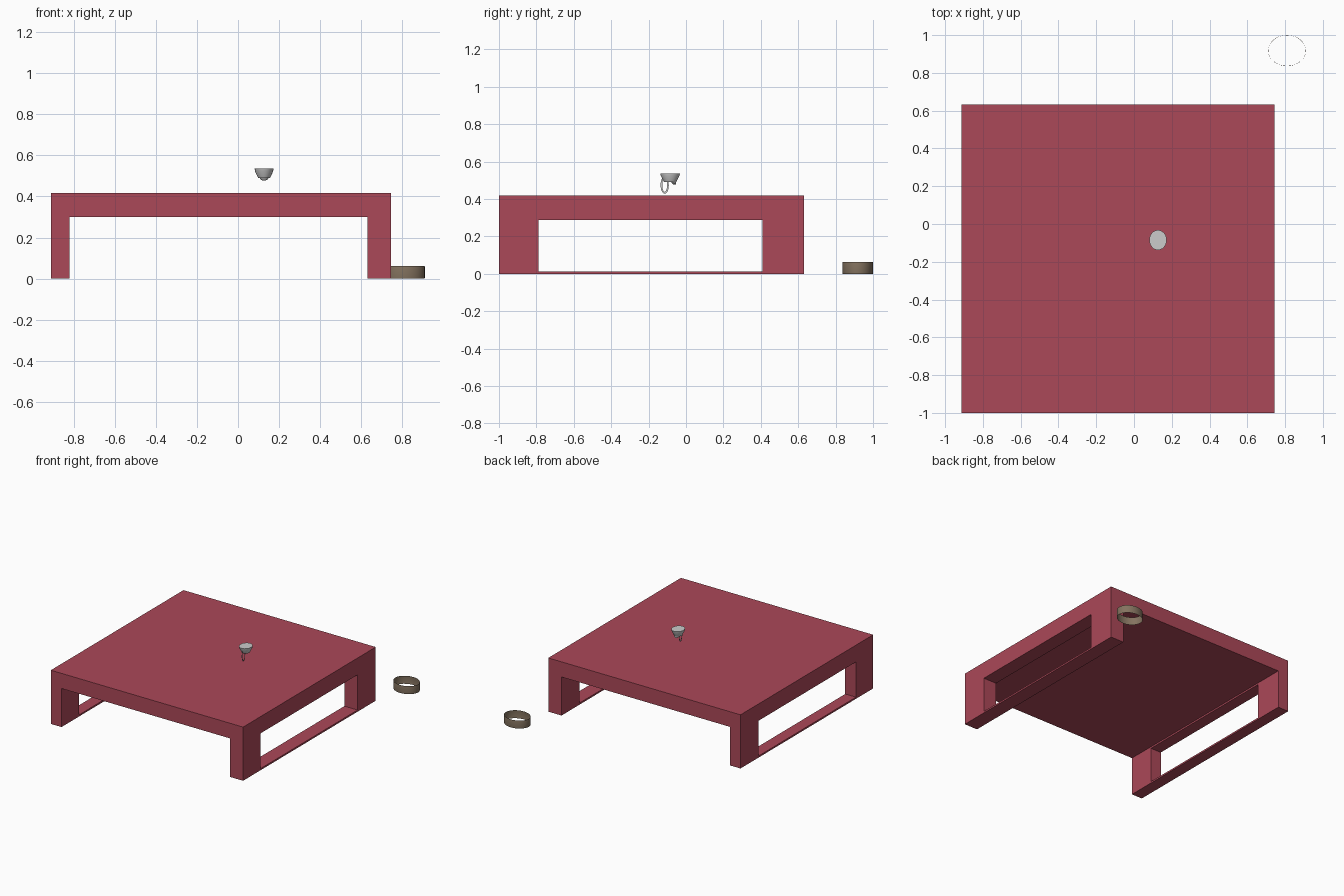
import bpy, bmesh
from math import sin, cos, pi

if "Cube" in bpy.data.objects:
    bpy.data.objects.remove(bpy.data.objects["Cube"])


def material(name, rgb):
    m = bpy.data.materials.new(name)
    m.diffuse_color = (*rgb, 1)
    m.use_nodes = True
    m.node_tree.nodes["Principled BSDF"].inputs["Base Color"].default_value = m.diffuse_color
    return m


def add_object(name, bm, mat=None, smooth=False):
    bmesh.ops.recalc_face_normals(bm, faces=bm.faces)
    mesh = bpy.data.meshes.new(name)
    bm.to_mesh(mesh)
    bm.free()
    ob = bpy.data.objects.new(name, mesh)
    bpy.context.collection.objects.link(ob)
    if mat:
        mesh.materials.append(mat)
    bpy.ops.object.select_all(action='DESELECT')
    bpy.context.view_layer.objects.active = ob
    ob.select_set(True)
    if smooth:
        bpy.ops.object.shade_smooth_by_angle()
    return ob


def extrude(points, vec):
    bm = bmesh.new()
    face = bm.faces.new([bm.verts.new(p) for p in points])
    new = bmesh.ops.extrude_face_region(bm, geom=[face], use_keep_orig=True)
    verts = [g for g in new['geom'] if isinstance(g, bmesh.types.BMVert)]
    bmesh.ops.translate(bm, vec=vec, verts=verts)
    return bm


def loft(rings, segments=32, cap_start=False, cap_end=False):
    """Elliptical rings given as (cx, cy, z, rx, ry), joined in order."""
    bm = bmesh.new()
    loops = [[bm.verts.new((cx + rx * cos(2 * pi * i / segments),
                            cy + ry * sin(2 * pi * i / segments), z))
              for i in range(segments)] for cx, cy, z, rx, ry in rings]
    for a, b in zip(loops, loops[1:]):
        for i in range(segments):
            j = (i + 1) % segments
            bm.faces.new((a[i], a[j], b[j], b[i]))
    if cap_start:
        bm.faces.new(loops[0])
    if cap_end:
        bm.faces.new(loops[-1])
    return bm


red = material("red", (0.41, 0.065, 0.098))
tan = material("tan", (0.23, 0.17, 0.115))

# Table: U-shaped profile swept from front to back
profile = [(-0.912, 0), (-0.82, 0), (-0.82, 0.30), (0.63, 0.30),
           (0.63, 0), (0.744, 0), (0.744, 0.418), (-0.912, 0.418)]
table = add_object("table", extrude([(x, -1, z) for x, z in profile], (0, 1.632, 0)), red)

# Window through both side panels, leaving a thin floor rail
window = [(-0.788, 0.013), (0.408, 0.013), (0.408, 0.287), (-0.788, 0.287)]
cutter = add_object("window_cutter", extrude([(-1.2, y, z) for y, z in window], (2.4, 0, 0)))
cutter.hide_render = True
bpy.context.view_layer.objects.active = table
mod = table.modifiers.new("windows", 'BOOLEAN')
mod.operation = 'DIFFERENCE'
mod.solver = 'EXACT'
mod.object = cutter
bpy.ops.object.modifier_apply(modifier=mod.name)
bpy.data.objects.remove(cutter)

# Open thin-walled band on the floor
add_object("band", loft([(0.81, 0.918, 0, 0.099, 0.081),
                         (0.81, 0.918, 0.006, 0.1, 0.082),
                         (0.81, 0.918, 0.056, 0.1, 0.082),
                         (0.81, 0.918, 0.062, 0.099, 0.081)]), tan, True)

# Small tapered cup above the table
CX, CY = 0.127, -0.085
add_object("cup", loft([(CX, CY, 0.49, 0.029, 0.032),
                        (CX, CY, 0.522, 0.044, 0.049),
                        (CX, CY, 0.537, 0.046, 0.053)], 24, True, True), None, True)

# Little spout-like foot under the cup
add_object("cup_foot", loft([(CX, -0.062, 0.478, 0.008, 0.008),
                             (CX, -0.064, 0.483, 0.018, 0.011),
                             (CX, -0.066, 0.491, 0.022, 0.013)], 16, True, True), None, True)

# Paper-thin oval loop handle hanging below
bm = bmesh.new()
n = 28
outer, inner = [[bm.verts.new((CX, -0.114 + ry * cos(2 * pi * i / n),
                               0.474 + rz * sin(2 * pi * i / n))) for i in range(n)]
                for ry, rz in ((0.022, 0.046), (0.013, 0.036))]
for i in range(n):
    j = (i + 1) % n
    bm.faces.new((outer[i], outer[j], inner[j], inner[i]))
add_object("cup_handle", bm)
